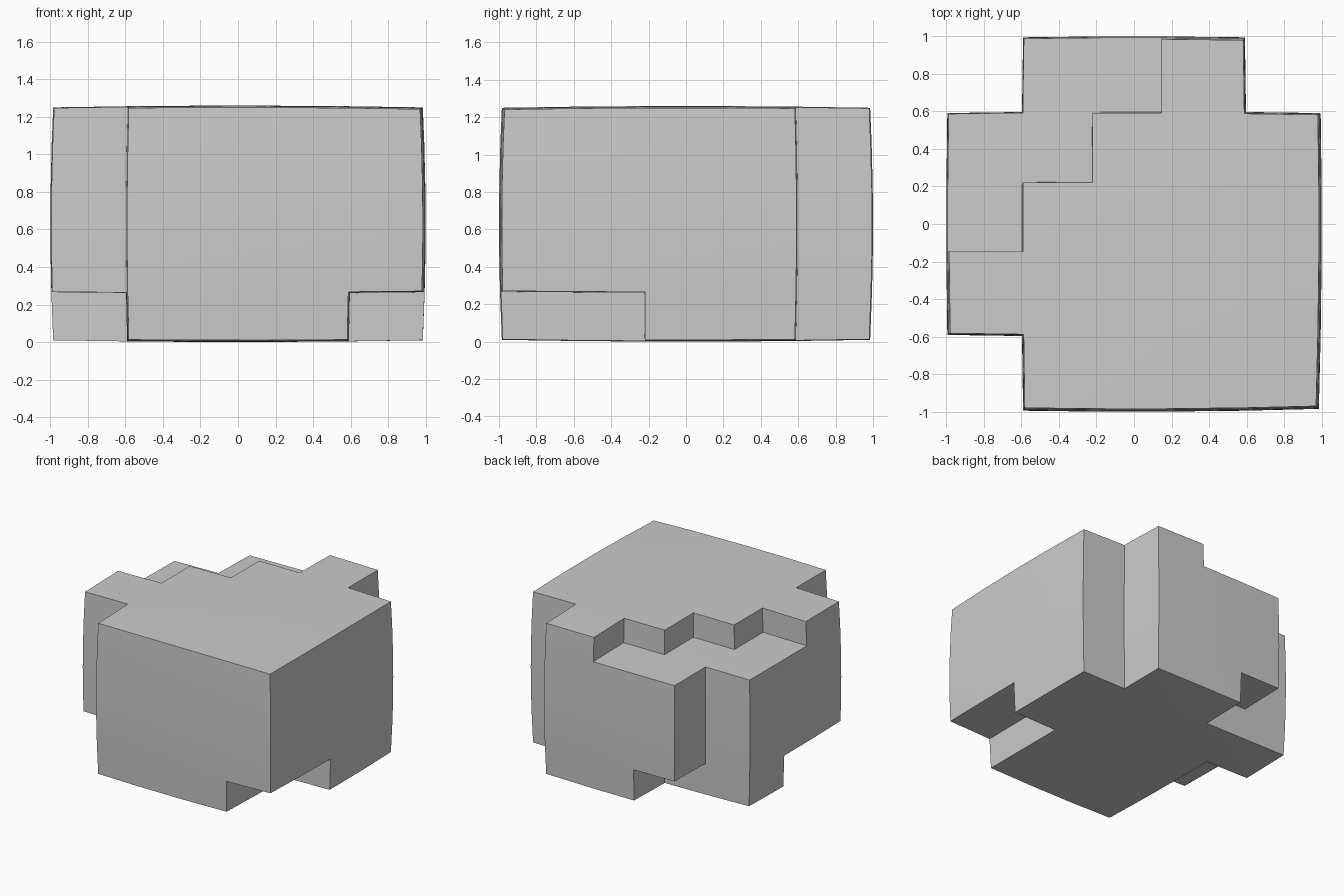
import bpy, bmesh, math

if "Cube" in bpy.data.objects:
    bpy.data.objects.remove(bpy.data.objects["Cube"])

# Grid lines of the block
X = [-1, -.6, -.225, .15, .6, 1]
Y = [-1, -.6, -.225, -.15, .15, .225, .6, 1]
Z = [0, .26, .45, .63, .82, 1.06, 1.26]
H = .63

# Cut-away boxes: (x range, y range, z range)
LOW, HIGH, ALL = (0, .26), (1.06, 1.26), (0, 1.26)
CUTS = [
    # full-height corner notches
    ((-1, -.6), (-1, -.6), ALL),
    ((-1, -.6), (.6, 1), ALL),
    ((.6, 1), (.6, 1), ALL),
    # bottom notches
    ((.6, 1), (-1, -.225), LOW),
    ((-1, -.6), (-.6, .15), LOW),
    ((-.6, -.225), (.6, 1), LOW),
    # stepped recess in the top
    ((-1, -.6), (-.15, .6), HIGH),
    ((-.6, -.225), (.225, 1), HIGH),
    ((-.225, .15), (.6, 1), HIGH),
]
LINES = (X, Y, Z)


def solid(cell):
    mid = []
    for i, line in zip(cell, LINES):
        if not 0 <= i < len(line) - 1:
            return False
        mid.append((line[i] + line[i + 1]) / 2)
    return not any(all(a < m < b for m, (a, b) in zip(mid, cut)) for cut in CUTS)


def bulge(x, y, z):
    # slight barrel swelling, corners pulled in
    k, w = .015, (z - H) / H
    return (x * (1 - k * (y * y + w * w)),
            y * (1 - k * (x * x + w * w)),
            H + H * w * (1 - k * (x * x + y * y)))


# Skin every exposed cell side
bm = bmesh.new()
verts = {}


def vert(key):
    if key not in verts:
        verts[key] = bm.verts.new(bulge(*(line[i] for i, line in zip(key, LINES))))
    return verts[key]


for i in range(len(X) - 1):
    for j in range(len(Y) - 1):
        for k in range(len(Z) - 1):
            cell = (i, j, k)
            if not solid(cell):
                continue
            for axis in range(3):
                for side in (0, 1):
                    near = list(cell)
                    near[axis] += 2 * side - 1
                    if solid(near):
                        continue
                    loop = []
                    for a, b in ((0, 0), (1, 0), (1, 1), (0, 1)):
                        key = list(cell)
                        key[axis] += side
                        key[(axis + 1) % 3] += a
                        key[(axis + 2) % 3] += b
                        loop.append(vert(tuple(key)))
                    bm.faces.new(loop if side else loop[::-1])

mesh = bpy.data.meshes.new("notched_block")
bm.to_mesh(mesh)
bm.free()
block = bpy.data.objects.new("notched_block", mesh)
bpy.context.collection.objects.link(block)
bpy.context.view_layer.objects.active = block
block.select_set(True)
bpy.ops.object.shade_smooth_by_angle(angle=math.radians(30))
